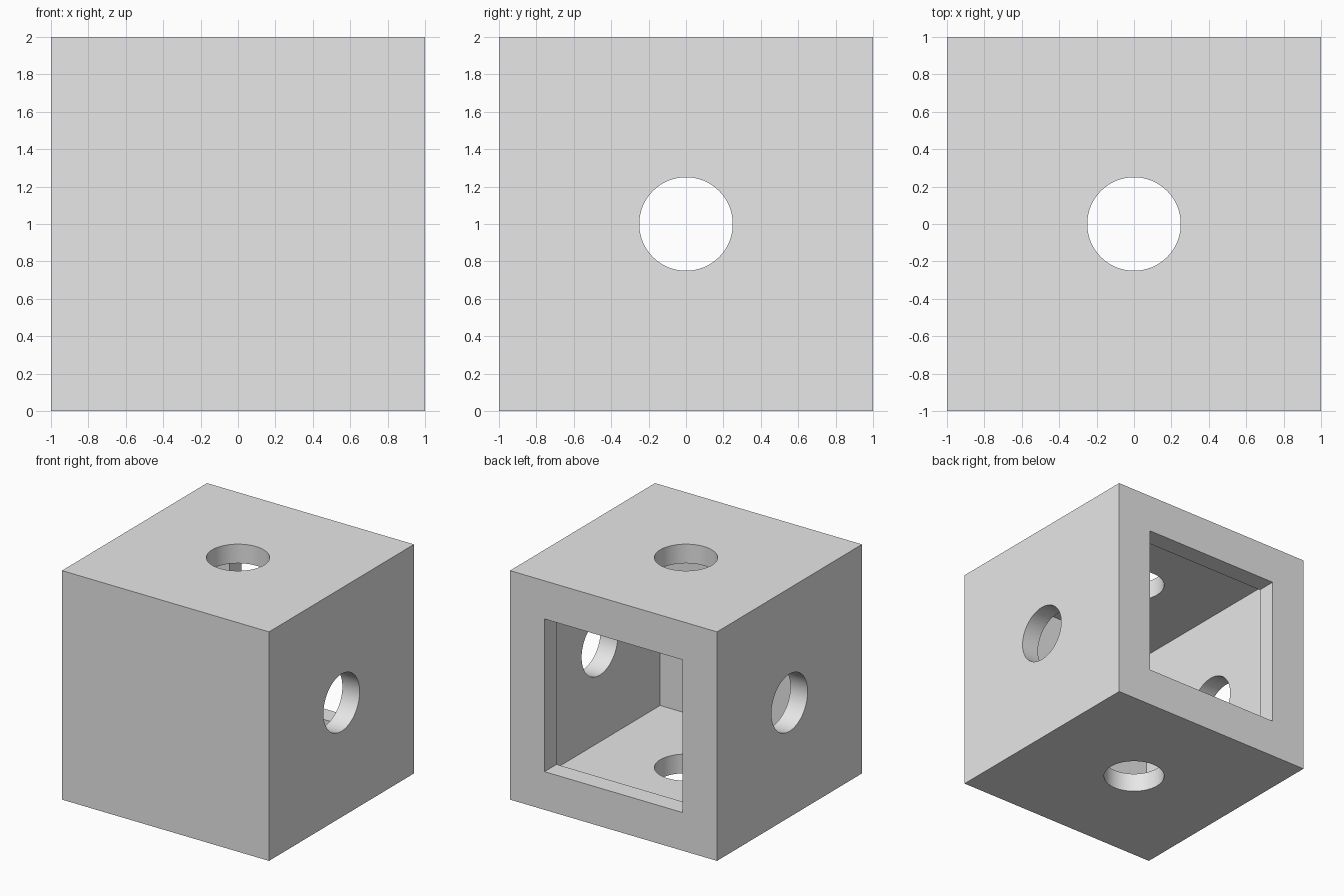
import bpy
import math

cube = bpy.data.objects.get("Cube")
if cube:
    bpy.data.objects.remove(cube, do_unlink=True)

WALL = 1 / 6        # thickness of every side
OPENING = 4 / 3     # width of the square back opening
HOLE_RADIUS = 0.25

grey = bpy.data.materials.new("light_grey")
grey.use_nodes = True
colour = (0.8, 0.8, 0.8, 1)
grey.diffuse_color = colour
grey.node_tree.nodes["Principled BSDF"].inputs["Base Color"].default_value = colour


def box(name, size, centre):
    bpy.ops.mesh.primitive_cube_add(size=1, location=centre)
    ob = bpy.context.object
    ob.name = name
    ob.scale = size
    bpy.ops.object.transform_apply(location=False, rotation=False, scale=True)
    ob.data.materials.append(grey)
    return ob


def drill(name, rotation):
    bpy.ops.mesh.primitive_cylinder_add(
        vertices=64, radius=HOLE_RADIUS, depth=3, location=(0, 0, 1), rotation=rotation)
    ob = bpy.context.object
    ob.name = name
    ob.data.materials.append(grey)
    return ob


# Outer shell
shell = box("hollow_box", (2, 2, 2), (0, 0, 1))

# Inner chamber, back opening and the two pairs of round holes
inner = 2 - 2 * WALL
cutters = [
    box("chamber_cutter", (inner, inner, inner), (0, 0, 1)),
    box("opening_cutter", (OPENING, 1, OPENING), (0, 1, 1)),
    drill("vertical_hole_cutter", (0, 0, 0)),
    drill("side_hole_cutter", (0, math.pi / 2, 0)),
]

bpy.ops.object.select_all(action="DESELECT")
shell.select_set(True)
bpy.context.view_layer.objects.active = shell
for cutter in cutters:
    cutter.hide_render = True
    mod = shell.modifiers.new(cutter.name, "BOOLEAN")
    mod.operation = "DIFFERENCE"
    mod.solver = "EXACT"
    mod.object = cutter
    bpy.ops.object.modifier_apply(modifier=mod.name)
    bpy.data.objects.remove(cutter, do_unlink=True)

# Smooth hole walls, crisp edges
bpy.ops.object.shade_smooth_by_angle(angle=math.radians(30))
